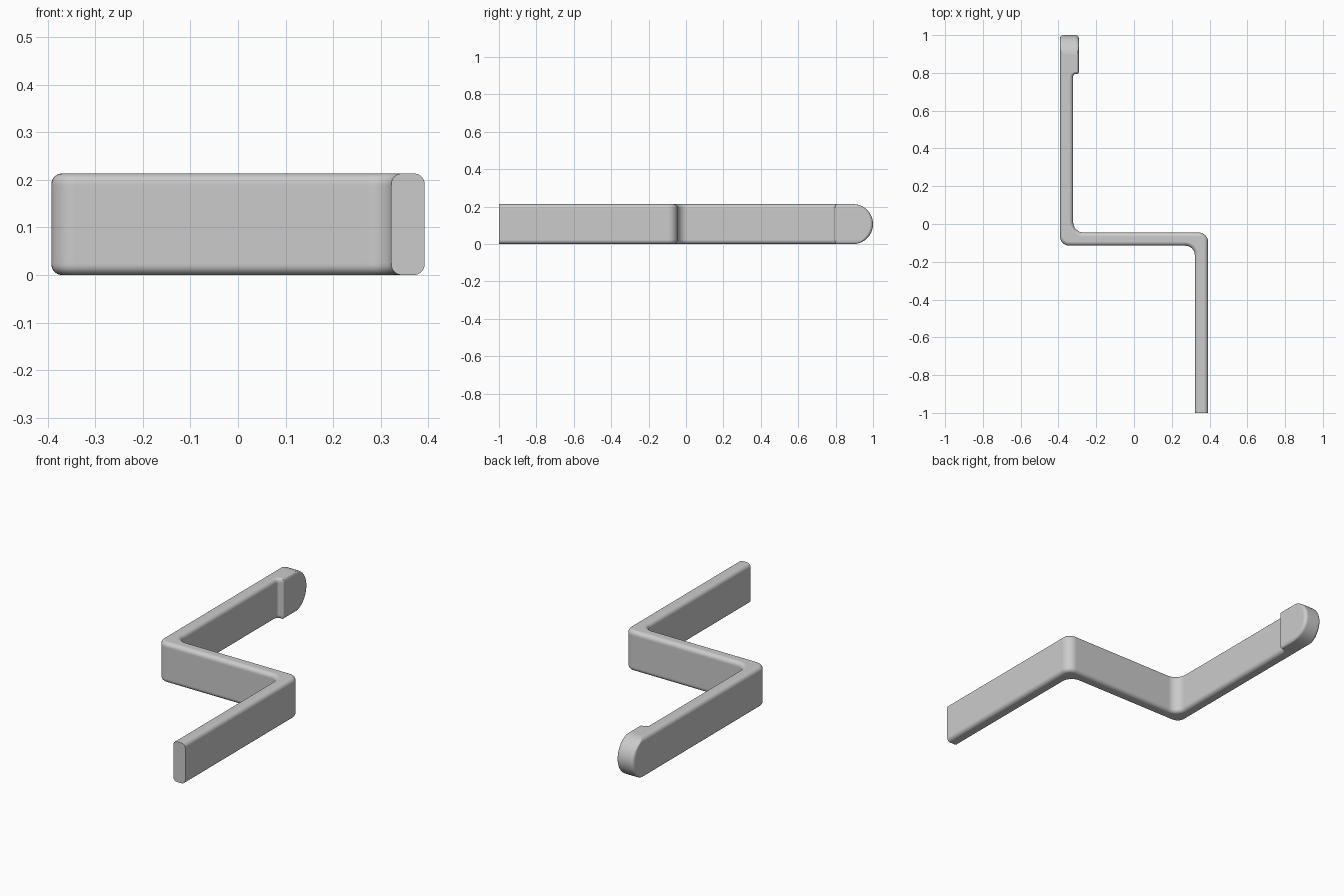
import bpy, bmesh
from math import sin, cos, pi, sqrt
from mathutils import Vector

cube = bpy.data.objects.get("Cube")
if cube:
    bpy.data.objects.remove(cube, do_unlink=True)

HEIGHT = 0.213
R = HEIGHT / 2      # radius of the rounded pad end
EDGE = 0.022        # rounding of the long edges
LAYERS = 40

# Plan corners, counter-clockwise: x, y, corner radius, inset share of the edge that follows
PLAN = [
    (0.392, -1.0, 0, 1),          # flat front end
    (0.392, -0.045, 0.05, 1),     # outer bend
    (-0.322, -0.045, 0.055, 1),   # inner bend
    (-0.322, 0.795, 0.015, 0.5),  # step up to the pad
    (-0.292, 0.795, 0.01, 0.5),
    (-0.292, 1.0, 0.018, 0),      # pad end
    (-0.392, 1.0, 0.018, 1),
    (-0.392, -0.115, 0.05, 1),    # outer bend
    (0.322, -0.115, 0.05, 1),     # inner bend
    (0.322, -1.0, 0, 0),
]


def outline(inset, end_y):
    """Plan outline pulled inwards, with filleted corners."""
    pts = [Vector((x, end_y if y == 1.0 else y)) for x, y, _, _ in PLAN]
    n = len(pts)
    dirs = [(pts[(i + 1) % n] - pts[i]).normalized() for i in range(n)]
    ring = []
    for i, p in enumerate(pts):
        a, b = dirs[i - 1], dirs[i]
        na, nb = Vector((-a.y, a.x)), Vector((-b.y, b.x))
        p = p + na * inset * PLAN[i - 1][3] + nb * inset * PLAN[i][3]
        r = PLAN[i][2]
        if r == 0:
            ring.append(p)
            continue
        turn = 1 if a.cross(b) > 0 else -1
        r = max(r - turn * inset, 0.002)
        centre = p - a * r + b * r
        for k in range(9):
            t = k / 8 * pi / 2
            ring.append(centre - b * r * cos(t) + a * r * sin(t))
    return ring


# Stack the outlines from bottom to top
bm = bmesh.new()
rings = []
for k in range(LAYERS + 1):
    t = pi * k / LAYERS
    z = R - R * cos(t)
    depth = max(EDGE - min(z, HEIGHT - z), 0)
    inset = EDGE - sqrt(max(EDGE ** 2 - depth ** 2, 0))
    end_y = 1 - R + R * sin(t)
    rings.append([bm.verts.new((p.x, p.y, z)) for p in outline(inset, end_y)])
for low, high in zip(rings, rings[1:]):
    for i in range(len(low)):
        j = (i + 1) % len(low)
        bm.faces.new((low[i], low[j], high[j], high[i]))
bm.faces.new(rings[0][::-1])
bm.faces.new(rings[-1])
bmesh.ops.recalc_face_normals(bm, faces=bm.faces)

mesh = bpy.data.meshes.new("bent_bracket")
bm.to_mesh(mesh)
bm.free()
bracket = bpy.data.objects.new("bent_bracket", mesh)
bpy.context.collection.objects.link(bracket)

# Plain grey plastic
GREY = (0.6, 0.6, 0.6, 1)
mat = bpy.data.materials.new("grey_plastic")
mat.use_nodes = True
mat.diffuse_color = GREY
bsdf = next(n for n in mat.node_tree.nodes if n.type == 'BSDF_PRINCIPLED')
bsdf.inputs["Base Color"].default_value = GREY
mesh.materials.append(mat)

bpy.ops.object.select_all(action='DESELECT')
bracket.select_set(True)
bpy.context.view_layer.objects.active = bracket
bpy.ops.object.shade_smooth_by_angle(angle=0.6)
weighted = bracket.modifiers.new("flat_face_normals", 'WEIGHTED_NORMAL')
weighted.keep_sharp = True
